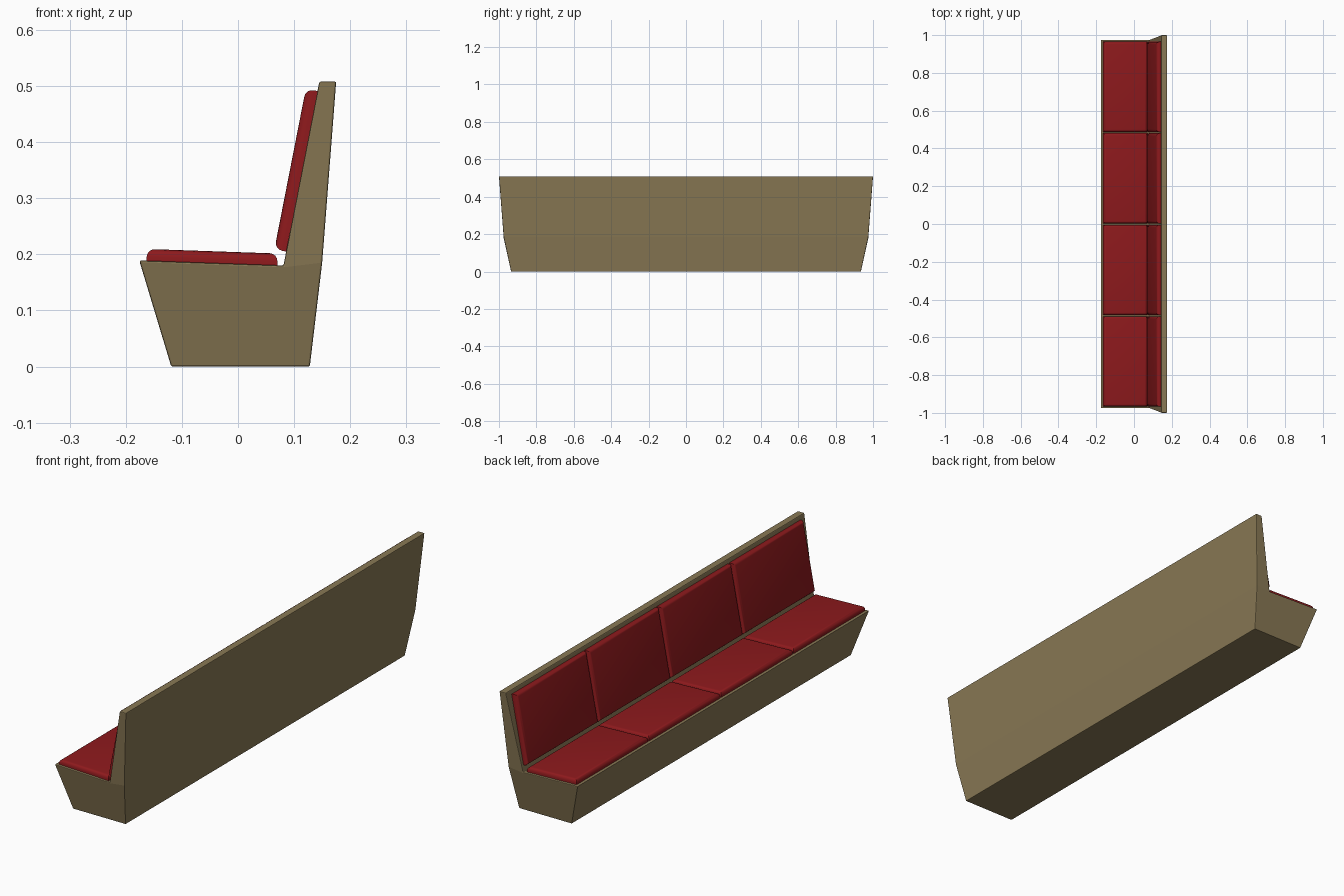
import bpy, bmesh
from mathutils import Vector, Matrix

if "Cube" in bpy.data.objects:
    bpy.data.objects.remove(bpy.data.objects["Cube"])


def material(name, rgb):
    m = bpy.data.materials.new(name)
    m.diffuse_color = (*rgb, 1)
    m.use_nodes = True
    m.node_tree.nodes["Principled BSDF"].inputs["Base Color"].default_value = m.diffuse_color
    return m


WOOD = material("tan_body", (0.25, 0.19, 0.09))
RED = material("red_cushion", (0.27, 0.01, 0.012))


def finish(bm, name, mat):
    bmesh.ops.recalc_face_normals(bm, faces=bm.faces)
    me = bpy.data.meshes.new(name)
    bm.to_mesh(me)
    bm.free()
    ob = bpy.data.objects.new(name, me)
    bpy.context.collection.objects.link(ob)
    me.materials.append(mat)
    return ob


# Bench body: side profile (x, z, half length), swept along y with flaring ends
profile = [(-0.119, 0, 0.935), (0.128, 0, 0.935), (0.15, 0.185, 0.975),
           (0.175, 0.508, 1.0), (0.145, 0.508, 1.0), (0.081, 0.18, 0.975),
           (-0.176, 0.189, 0.976)]
bm = bmesh.new()
ends = [[bm.verts.new((x, s * h, z)) for x, z, h in profile] for s in (-1, 1)]
for v in ends:
    bm.faces.new([v[i] for i in (0, 1, 2, 5, 6)])
    bm.faces.new([v[i] for i in (2, 3, 4, 5)])
n = len(profile)
for i in range(n):
    j = (i + 1) % n
    bm.faces.new((ends[0][i], ends[0][j], ends[1][j], ends[1][i]))
body = finish(bm, "bench_body", WOOD)
bev = body.modifiers.new("edge_softening", 'BEVEL')
bev.width = 0.003
bev.segments = 2
bev.limit_method = 'ANGLE'
bev.angle_limit = 0.6


# Cushion: slab lying on the line p0-p1, with its outer rim rounded
def cushion(name, p0, p1, y0, y1, thick=0.021, sink=0.003, radius=0.014):
    a, b = Vector((p0[0], 0, p0[1])), Vector((p1[0], 0, p1[1]))
    u = (b - a).normalized()
    v = Vector((0, 1, 0))
    w = u.cross(v)
    c = (a + b) / 2 + v * (y0 + y1) / 2 + w * (thick - sink) / 2
    bm = bmesh.new()
    bmesh.ops.create_cube(bm, size=1)
    rim = [e for e in bm.edges if all(p.co.z > 0 for p in e.verts)]
    bmesh.ops.scale(bm, verts=bm.verts,
                    vec=((b - a).length, y1 - y0, thick + sink))
    bmesh.ops.bevel(bm, geom=rim, offset=radius, segments=4, profile=0.5,
                    affect='EDGES', clamp_overlap=True)
    rot = Matrix((u, v, w)).transposed().to_4x4()
    bm.transform(Matrix.Translation(c) @ rot)
    ob = finish(bm, name, RED)
    bpy.context.view_layer.objects.active = ob
    ob.select_set(True)
    bpy.ops.object.shade_smooth_by_angle(angle=0.7)
    ob.select_set(False)


# Four seat and four backrest cushions
pitch, gap, start = 0.4845, 0.007, -0.966
for k in range(4):
    y0 = start + k * pitch
    y1 = y0 + pitch - gap
    cushion(f"seat_cushion_{k + 1}", (-0.163, 0.1885), (0.07, 0.1804), y0, y1)
    cushion(f"back_cushion_{k + 1}", (0.0855, 0.205), (0.1415, 0.491), y0, y1)
